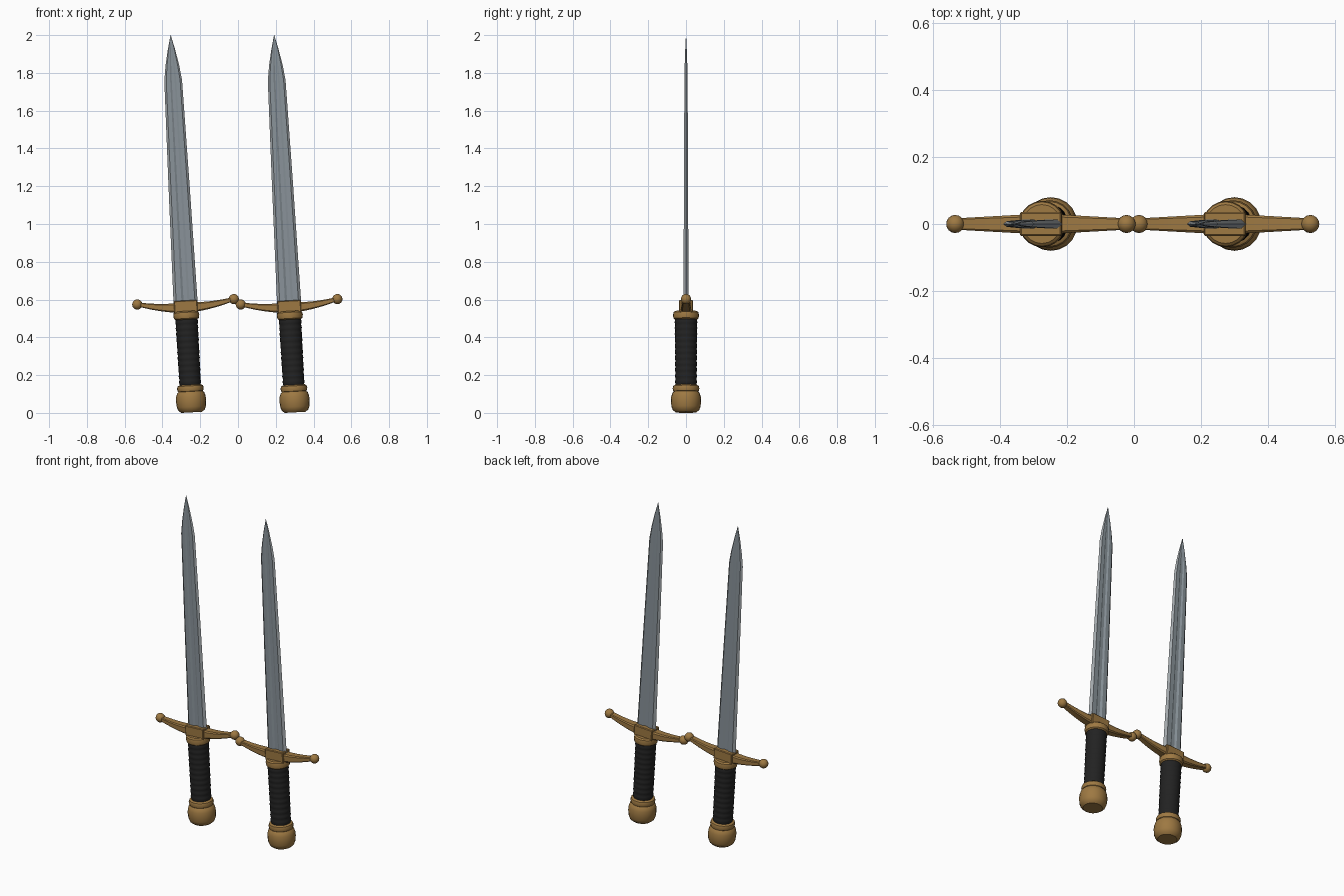
import bpy, bmesh, math
from mathutils import Matrix

if "Cube" in bpy.data.objects:
    bpy.data.objects.remove(bpy.data.objects["Cube"])

TILT = math.radians(-3.2)


def material(name, rgb):
    m = bpy.data.materials.new(name)
    m.diffuse_color = (*rgb, 1)
    m.use_nodes = True
    m.node_tree.nodes["Principled BSDF"].inputs["Base Color"].default_value = m.diffuse_color
    return m


STEEL = material("steel", (0.25, 0.29, 0.32))
EDGE = material("honed steel", (0.36, 0.39, 0.41))
BRASS = material("brass", (0.34, 0.19, 0.055))
LEATHER = material("black leather", (0.016, 0.016, 0.016))


def finish(name, bm, place, mats, angle=35):
    bmesh.ops.recalc_face_normals(bm, faces=bm.faces)
    me = bpy.data.meshes.new(name)
    bm.to_mesh(me)
    bm.free()
    for m in mats:
        me.materials.append(m)
    ob = bpy.data.objects.new(name, me)
    ob.matrix_world = place
    bpy.context.collection.objects.link(ob)
    bpy.ops.object.select_all(action='DESELECT')
    ob.select_set(True)
    bpy.context.view_layer.objects.active = ob
    bpy.ops.object.shade_smooth_by_angle(angle=math.radians(angle))
    return ob


def loft(bm, rings):
    """Skin closed rings of equal point count and cap both ends."""
    vs = [[bm.verts.new(p) for p in r] for r in rings]
    n = len(vs[0])
    for a, b in zip(vs, vs[1:]):
        for i in range(n):
            j = (i + 1) % n
            bm.faces.new((a[i], a[j], b[j], b[i]))
    bm.faces.new(vs[0][::-1])
    bm.faces.new(vs[-1])


def turned(name, profile, place, mat, sides=20):
    bm = bmesh.new()
    loft(bm, [[(r * math.cos(math.tau * i / sides), r * math.sin(math.tau * i / sides), z)
               for i in range(sides)] for r, z in profile])
    return finish(name, bm, place, [mat])


def blade_ring(h, t, z):
    """Bevelled edges, flat cheeks and a shallow central fuller."""
    b = h * 0.78
    front = [(-h, 0), (-b, -t), (-0.34 * h, -t), (-0.16 * h, -0.5 * t),
             (0.16 * h, -0.5 * t), (0.34 * h, -t), (b, -t)]
    return [(x, y, z) for x, y in front + [(-x, -y) for x, y in front]]


def dagger(tag, x0):
    place = Matrix.Translation((x0, 0, 0.003)) @ Matrix.Rotation(TILT, 4, 'Y')

    # pommel and its collar
    turned("pommel_" + tag, [(0.055, 0), (0.07, 0.012), (0.077, 0.03), (0.08, 0.06),
                             (0.078, 0.085), (0.072, 0.103), (0.06, 0.115)], place, BRASS)
    turned("pommel_collar_" + tag, [(0.058, 0.106), (0.067, 0.112), (0.071, 0.127),
                                    (0.067, 0.14), (0.058, 0.146)], place, BRASS)

    # ribbed leather grip
    ribs, z0, z1 = 12, 0.13, 0.51
    prof = []
    for i in range(ribs * 4 + 1):
        f = i / (ribs * 4)
        prof.append((0.0565 + 0.0025 * f + 0.0015 * math.cos(math.tau * ribs * f),
                     z0 + (z1 - z0) * f))
    turned("grip_" + tag, prof, place, LEATHER)

    # collar under the guard
    turned("guard_collar_" + tag, [(0.058, 0.492), (0.066, 0.498), (0.069, 0.515),
                                   (0.066, 0.53), (0.058, 0.537)], place, BRASS)

    # guard block
    bm = bmesh.new()
    bmesh.ops.create_cube(bm, size=1, matrix=Matrix.Translation((0, 0, 0.56)) @
                          Matrix.Diagonal((0.124, 0.072, 0.066, 1)))
    bmesh.ops.bevel(bm, geom=bm.edges[:], offset=0.004, segments=1, affect='EDGES')
    finish("guard_block_" + tag, bm, place, [BRASS], 20)

    # curved guard arms with ball ends
    for side, s in (("left", -1), ("right", 1)):
        bm = bmesh.new()
        rings = []
        for k in range(9):
            f = k / 8
            x = 0.04 + 0.212 * f
            z = 0.556 + 0.03 * f ** 1.8
            hz, hy = 0.026 - 0.015 * f, 0.029 - 0.012 * f
            c = hz * 0.3
            rings.append([(s * x, y, z + dz) for y, dz in (
                (-hy, -hz + c), (-hy + c, -hz), (hy - c, -hz), (hy, -hz + c),
                (hy, hz - c), (hy - c, hz), (-hy + c, hz), (-hy, hz - c))])
        loft(bm, rings)
        finish("guard_arm_%s_%s" % (side, tag), bm, place, [BRASS], 25)
        bm = bmesh.new()
        bmesh.ops.create_uvsphere(bm, u_segments=16, v_segments=10, radius=0.027,
                                  matrix=Matrix.Translation((s * 0.256, 0, 0.586)))
        finish("guard_ball_%s_%s" % (side, tag), bm, place, [BRASS])

    # blade: long taper, then a pointed tip
    bm = bmesh.new()
    loft(bm, [blade_ring(h, t, z) for h, t, z in (
        (0.064, 0.0135, 0.57), (0.056, 0.011, 1.2), (0.047, 0.0085, 1.76),
        (0.036, 0.007, 1.84), (0.019, 0.004, 1.925), (0.0008, 0.0004, 2.0))])
    bm.faces.ensure_lookup_table()
    for i, f in enumerate(bm.faces[:-2]):
        if i % 14 in (0, 6, 7, 13):       # the four honed bevels
            f.material_index = 1
    finish("blade_" + tag, bm, place, [STEEL, EDGE], 8)


dagger("left", -0.245)
dagger("right", 0.303)
